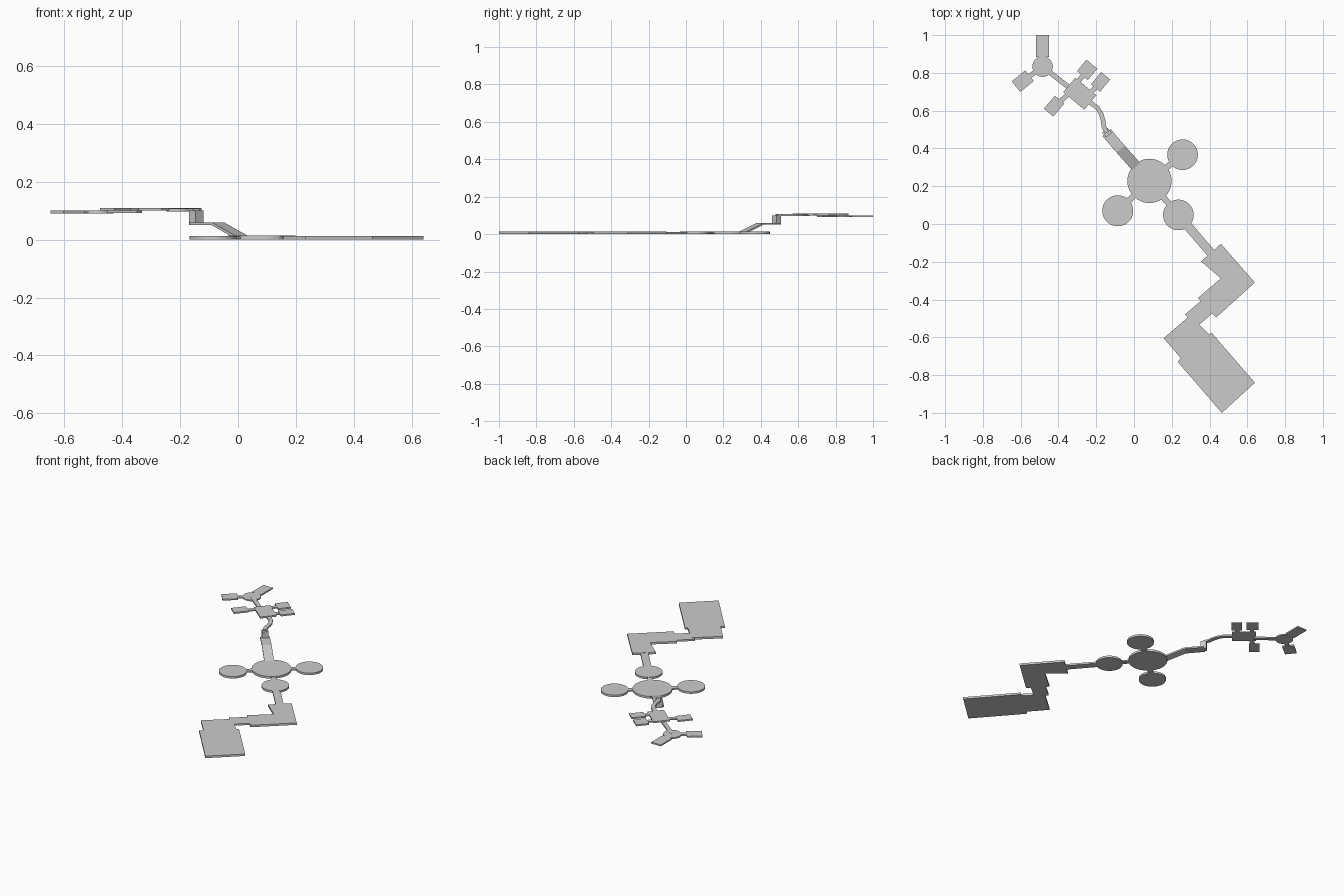
import bpy, bmesh, math
from mathutils import Vector

if "Cube" in bpy.data.objects:
    bpy.data.objects.remove(bpy.data.objects["Cube"])


def prism(name, pts, z0, z1):
    """Extrude a flat outline; z0 / z1 may be lists for sloping outlines."""
    n = len(pts)
    lo = z0 if isinstance(z0, list) else [z0] * n
    hi = z1 if isinstance(z1, list) else [z1] * n
    bm = bmesh.new()
    a = [bm.verts.new((p[0], p[1], z)) for p, z in zip(pts, lo)]
    b = [bm.verts.new((p[0], p[1], z)) for p, z in zip(pts, hi)]
    bm.faces.new(a[::-1])
    bm.faces.new(b)
    for i in range(n):
        j = (i + 1) % n
        bm.faces.new((a[i], a[j], b[j], b[i]))
    bmesh.ops.recalc_face_normals(bm, faces=bm.faces)
    me = bpy.data.meshes.new(name)
    bm.to_mesh(me)
    bm.free()
    ob = bpy.data.objects.new(name, me)
    bpy.context.collection.objects.link(ob)
    return ob


def disc(name, x, y, r, z0, z1, n=48):
    ang = [2 * math.pi * i / n for i in range(n)]
    return prism(name, [(x + r * math.cos(t), y + r * math.sin(t)) for t in ang], z0, z1)


def ribbon(name, path, width, za, zb, thick):
    """Walkway of constant width along a path, rising from za to zb."""
    p = [Vector(q) for q in path]
    left, right, zs = [], [], []
    for i, q in enumerate(p):
        d = (p[min(i + 1, len(p) - 1)] - p[max(i - 1, 0)]).normalized()
        nrm = Vector((-d.y, d.x)) * width / 2
        left.append(q + nrm)
        right.append(q - nrm)
        zs.append(za + (zb - za) * i / (len(p) - 1))
    z = zs + zs[::-1]
    return prism(name, left + right[::-1], z, [k + thick for k in z])


def room(name, x, y, length, width, deg, z0, z1):
    c, s = math.cos(math.radians(deg)), math.sin(math.radians(deg))
    pts = [(x + c * u * length / 2 - s * v * width / 2, y + s * u * length / 2 + c * v * width / 2)
           for u, v in ((-1, -1), (1, -1), (1, 1), (-1, 1))]
    return prism(name, pts, z0, z1)


# Lower level: angular halls
T = 0.013
prism("entry_hall", [(0.465, -1.0), (0.64, -0.84), (0.41, -0.575), (0.398, -0.585), (0.335, -0.522),
                     (0.295, -0.485), (0.157, -0.605), (0.248, -0.71), (0.232, -0.73)][::1], 0, T)
prism("corner_hall", [(0.46, -0.105), (0.64, -0.31), (0.435, -0.495), (0.338, -0.392),
                      (0.46, -0.288), (0.355, -0.198)], 0, T)
ribbon("hall_link", [(0.42, -0.41), (0.30, -0.512)], 0.09, 0.001, 0.001, 0.011)
ribbon("corner_link", [(0.25, 0.03), (0.43, -0.18)], 0.047, 0.001, 0.001, 0.011)

# Lower level: round chambers around a hub
hub = (0.082, 0.228)
disc("hub_chamber", *hub, 0.117, 0, 0.014, 64)
for name, x, y, r in (("right_chamber", 0.257, 0.367, 0.081),
                      ("left_chamber", -0.086, 0.07, 0.082),
                      ("front_chamber", 0.235, 0.048, 0.081)):
    disc(name, x, y, r, 0, T)
    ribbon(name + "_link", [hub, (x, y)], 0.032, 0.002, 0.002, 0.009)

# Ramp from the hub up to a landing and shaft
W = 0.057
ribbon("ramp_foot", [(0.06, 0.25), (0.015, 0.3)], W, 0.002, 0.002, 0.01)
ribbon("ramp", [(0.015, 0.3), (-0.07, 0.396)], W, 0.002, 0.05, 0.01)
ribbon("ramp_landing", [(-0.07, 0.396), (-0.145, 0.484)], W, 0.05, 0.05, 0.01)
room("lift_shaft", -0.144, 0.484, 0.033, 0.038, -49, 0.05, 0.1)

# Winding upper walkway
ribbon("winding_path", [(-0.144, 0.484), (-0.16, 0.515), (-0.164, 0.55), (-0.174, 0.583),
                        (-0.194, 0.615), (-0.24, 0.65)], 0.024, 0.098, 0.098, 0.01)

# Upper level: square room with side rooms
U0, U1 = 0.1, 0.11
centre = (-0.287, 0.69)
room("upper_room", *centre, 0.145, 0.1, -40, U0, U1)
for name, x, y, l, w, sx, sy in (("upper_back_room", -0.248, 0.816, 0.075, 0.078, -0.31, 0.735),
                                 ("upper_right_room", -0.177, 0.752, 0.062, 0.085, -0.245, 0.68),
                                 ("upper_left_room", -0.423, 0.624, 0.065, 0.09, -0.33, 0.70)):
    room(name, x, y, l, w, -40, U0, U1)
    ribbon(name + "_link", [(sx, sy), (x, y)], 0.025, 0.101, 0.101, 0.008)

# Far end: small round chamber with two rooms
F0, F1 = 0.091, 0.1
end = (-0.484, 0.833)
disc("end_chamber", *end, 0.054, F0, F1, 32)
ribbon("end_link", [(-0.34, 0.72), end], 0.026, F0 + 0.001, F0 + 0.001, 0.009)
room("end_back_room", -0.484, 0.942, 0.068, 0.116, 0, F0, F1)
room("end_left_room", -0.589, 0.756, 0.092, 0.072, 39, F0, F1)
ribbon("end_left_link", [end, (-0.57, 0.77)], 0.026, F0 + 0.001, F0 + 0.001, 0.008)
